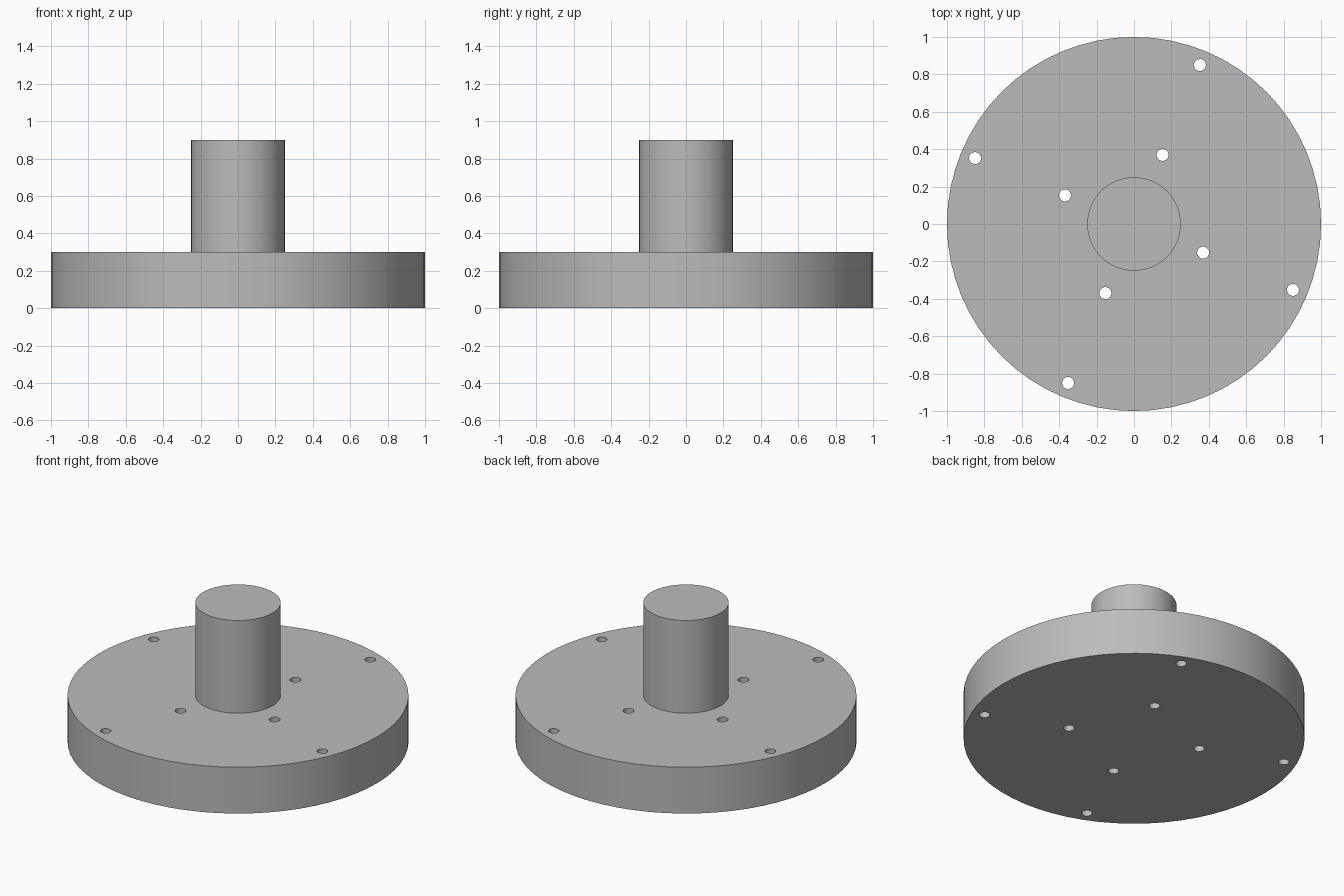
import bpy, bmesh, math
from mathutils import Matrix, Vector

cube = bpy.data.objects.get("Cube")
if cube:
    bpy.data.objects.remove(cube, do_unlink=True)

SEGMENTS = 64
HOLE_RADIUS = 0.032
FLANGE_HEIGHT = 0.3

steel = bpy.data.materials.new("grey_steel")
steel.use_nodes = True
colour = (0.5, 0.5, 0.5, 1)
steel.diffuse_color = colour
steel.node_tree.nodes["Principled BSDF"].inputs["Base Color"].default_value = colour


def make_object(name, bm):
    bmesh.ops.recalc_face_normals(bm, faces=bm.faces)
    mesh = bpy.data.meshes.new(name)
    bm.to_mesh(mesh)
    bm.free()
    mesh.materials.append(steel)
    obj = bpy.data.objects.new(name, mesh)
    bpy.context.collection.objects.link(obj)
    return obj


# Round flange and central shaft, turned as one solid body
bm = bmesh.new()
profile = [(1, 0), (1, FLANGE_HEIGHT), (0.25, FLANGE_HEIGHT), (0.25, 0.9)]
verts = [bm.verts.new((r, 0, z)) for r, z in profile]
edges = [bm.edges.new(pair) for pair in zip(verts, verts[1:])]
bmesh.ops.spin(bm, geom=verts + edges, cent=(0, 0, 0), axis=(0, 0, 1),
               angle=math.tau, steps=SEGMENTS, use_merge=True)
bmesh.ops.remove_doubles(bm, verts=bm.verts, dist=1e-5)
rims = [e for e in bm.edges if e.is_boundary]
bmesh.ops.holes_fill(bm, edges=rims, sides=0)
body = make_object("flange_and_shaft", bm)

# Drills for the inner and outer rings of four through holes
bm = bmesh.new()
for ring_radius in (0.4, 0.92):
    for i in range(4):
        angle = math.radians(67.5 + 90 * i)
        centre = Vector((ring_radius * math.cos(angle),
                         ring_radius * math.sin(angle), FLANGE_HEIGHT / 2))
        bmesh.ops.create_cone(bm, cap_ends=True, segments=32,
                              radius1=HOLE_RADIUS, radius2=HOLE_RADIUS,
                              depth=FLANGE_HEIGHT + 0.2,
                              matrix=Matrix.Translation(centre))
drills = make_object("bolt_hole_drills", bm)
drills.hide_render = True

# Cut the bolt holes
cut = body.modifiers.new("bolt_holes", 'BOOLEAN')
cut.operation = 'DIFFERENCE'
cut.solver = 'EXACT'
cut.object = drills
bpy.ops.object.select_all(action='DESELECT')
body.select_set(True)
bpy.context.view_layer.objects.active = body
bpy.ops.object.modifier_apply(modifier=cut.name)
bpy.data.objects.remove(drills, do_unlink=True)

# Rounded sides with crisp rims
bpy.ops.object.shade_smooth_by_angle(angle=math.radians(30))
